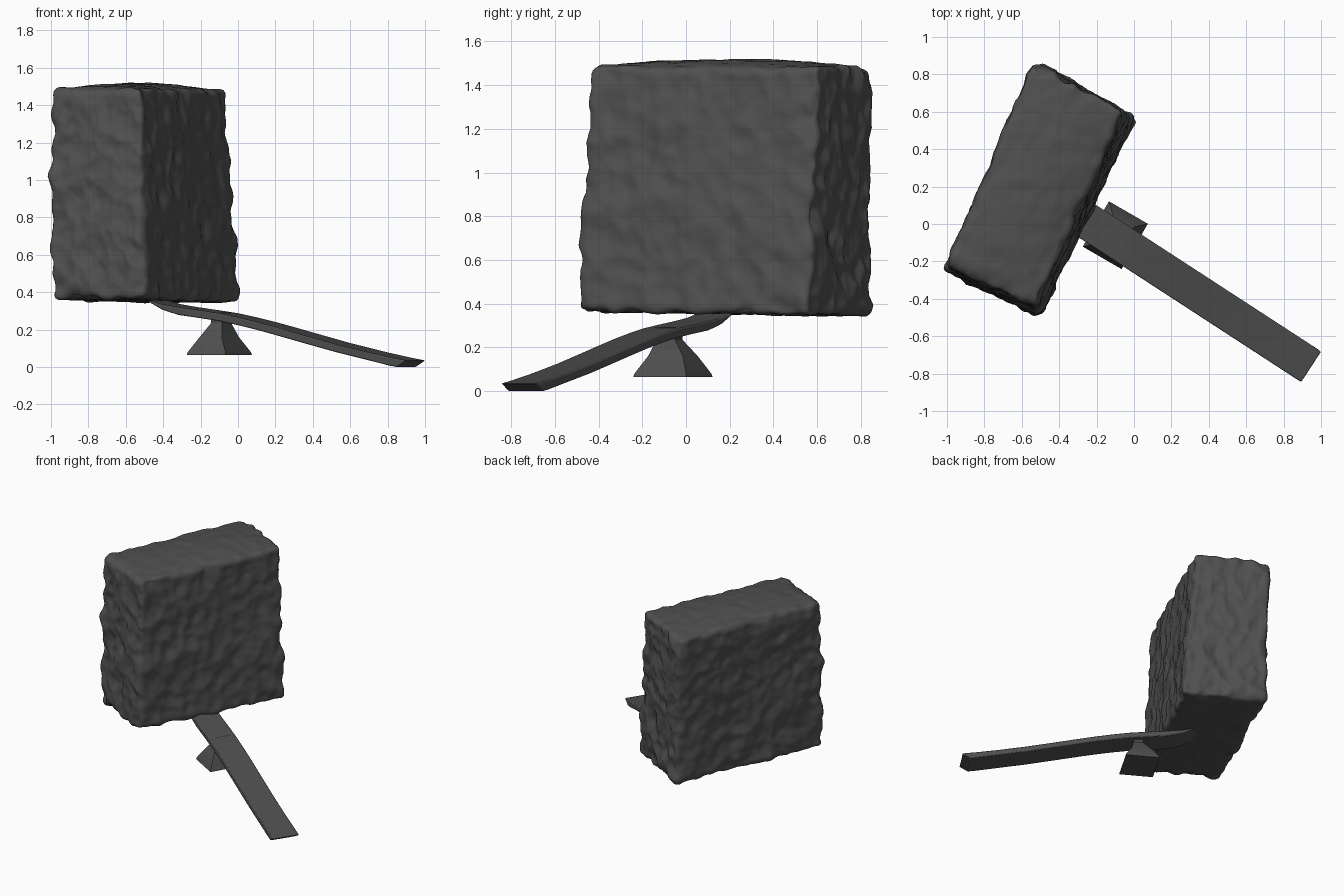
import bpy, bmesh, math
from mathutils import Vector, noise

if "Cube" in bpy.data.objects:
    bpy.data.objects.remove(bpy.data.objects["Cube"])

stone = bpy.data.materials.new("dark grey")
stone.diffuse_color = (0.08, 0.08, 0.08, 1)
stone.use_nodes = True
stone.node_tree.nodes["Principled BSDF"].inputs["Base Color"].default_value = stone.diffuse_color


def finish(bm, name, angle):
    bmesh.ops.recalc_face_normals(bm, faces=bm.faces[:])
    me = bpy.data.meshes.new(name)
    bm.to_mesh(me)
    bm.free()
    me.materials.append(stone)
    ob = bpy.data.objects.new(name, me)
    bpy.context.collection.objects.link(ob)
    bpy.ops.object.select_all(action='DESELECT')
    ob.select_set(True)
    bpy.context.view_layer.objects.active = ob
    bpy.ops.object.shade_smooth_by_angle(angle=math.radians(angle))
    return ob


# Rough stone block: finely divided rounded box, tapered, then chipped by noise
HALF, R = Vector((0.27, 0.59, 0.57)), 0.03
# plan corners in order left, front, right, back
BOTTOM = [(-1.0, -0.25, .36), (-0.5, -0.50, .365), (0.015, 0.56, .345), (-0.505, 0.85, .345)]
TOP = [(-1.0, -0.22, 1.485), (-0.52, -0.44, 1.485), (-0.06, 0.60, 1.48), (-0.54, 0.86, 1.48)]


def place(u, v, w):
    def plan(c):
        a, b, d, e = map(Vector, c)
        return (a.lerp(b, (u + 1) / 2)).lerp(e.lerp(d, (u + 1) / 2), (v + 1) / 2)
    p = plan(BOTTOM).lerp(plan(TOP), (w + 1) / 2)
    if w > 0:
        p.z += 0.035 * w * (1 - u * u) * (1 - v * v * 0.8)
    return p


bm = bmesh.new()
bmesh.ops.create_cube(bm, size=2)
bmesh.ops.subdivide_edges(bm, edges=bm.edges[:], cuts=69, use_grid_fill=True)
info = {}
for v in bm.verts:
    p = Vector([v.co[i] * HALF[i] for i in range(3)])
    inner = Vector([max(-HALF[i] + R, min(HALF[i] - R, p[i])) for i in range(3)])
    out = (p - inner).normalized()
    q = inner + out * R
    # closeness to an edge of the box: second largest normalised coordinate
    near = sorted(HALF[i] - abs(q[i]) for i in range(3))[1]
    info[v] = (max(0.0, 1 - near / 0.09), abs(out.z), abs(out.y))
    v.co = place(*[q[i] / HALF[i] for i in range(3)])
bm.normal_update()
moves = []
for v in bm.verts:
    edge, flat, end = info[v]
    p = v.co
    broad = noise.noise(p * 3.0) * 0.012
    s = Vector((p.x * 9, p.y * 9, p.z * 7)) + noise.noise_vector(p * 5) * 0.5
    dist = noise.voronoi(s)[0]
    scoop = (dist[0] - 0.45) * 0.026
    fine = noise.fractal(p * 14, 1.0, 2.0, 3) * 0.006
    chip = edge * (noise.noise(p * 11 + Vector((4, 2, 7))) * 0.02 - 0.004)
    rough = 1 - 0.65 * flat + 0.3 * end
    moves.append(v.normal * ((broad + scoop + fine) * rough + chip))
for v, m in zip(bm.verts, moves):
    v.co += m
finish(bm, "stone_block", 60)

# Bent plank: side profile along its length, swept across its width
START, ALONG = Vector((0.95, -0.765, 0)), Vector((-0.838, 0.545, 0)).normalized()
ACROSS = Vector((-ALONG.y, ALONG.x, 0))
SPINE = [(0.0, .035), (.09, .05), (.25, .08), (.46, .124), (.65, .169), (.83, .212), (.95, .24),
         (1.07, .265), (1.19, .287), (1.32, .304), (1.45, .32), (1.56, .336), (1.67, .362)]
bm = bmesh.new()
rings = []
for i, (t, z) in enumerate(SPINE):
    last = i == len(SPINE) - 1
    low_t = t + 0.06 if i == 0 else t - (0.11 if last else 0)
    low_z = 0.0 if i == 0 else (0.308 if last else z - 0.042)
    if i == 1:
        low_t, low_z = 0.10, 0.006
    if i == len(SPINE) - 2:
        low_t, low_z = 1.52, 0.296
    ring = []
    for side, tt, zz in ((-1, t, z), (1, t, z), (1, low_t, low_z), (-1, low_t, low_z)):
        ring.append(bm.verts.new(START + ALONG * tt + ACROSS * side * 0.098 + Vector((0, 0, zz))))
    rings.append(ring)
for a, b in zip(rings, rings[1:]):
    for k in range(4):
        n = (k + 1) % 4
        bm.faces.new((a[k], a[n], b[n], b[k]))
bm.faces.new(rings[0])
bm.faces.new(rings[-1])
plank = finish(bm, "plank", 30)
bev = plank.modifiers.new("worn_edges", 'BEVEL')
bev.width, bev.segments, bev.limit_method = 0.006, 2, 'ANGLE'

# Fulcrum: flared pyramid under the plank, stacked rectangles
LONG = Vector((0.5, 0.866, 0))
SHORT = Vector((0.866, -0.5, 0))
LEVELS = [(.065, .12, .14), (.078, .117, .137), (.16, .068, .092), (.235, .034, .048),
          (.25, .034, .05), (.29, .042, .056)]
bm = bmesh.new()
rings = []
for z, a, b in LEVELS:
    c = Vector((-0.1 + 0.01 * (z > .2), -0.06 - 0.015 * (z > .2), z))
    rings.append([bm.verts.new(c + SHORT * a * i + LONG * b * j)
                  for i, j in ((-1, -1), (1, -1), (1, 1), (-1, 1))])
for a, b in zip(rings, rings[1:]):
    for k in range(4):
        n = (k + 1) % 4
        bm.faces.new((a[k], a[n], b[n], b[k]))
bm.faces.new(rings[0])
bm.faces.new(rings[-1])
finish(bm, "fulcrum", 30)
